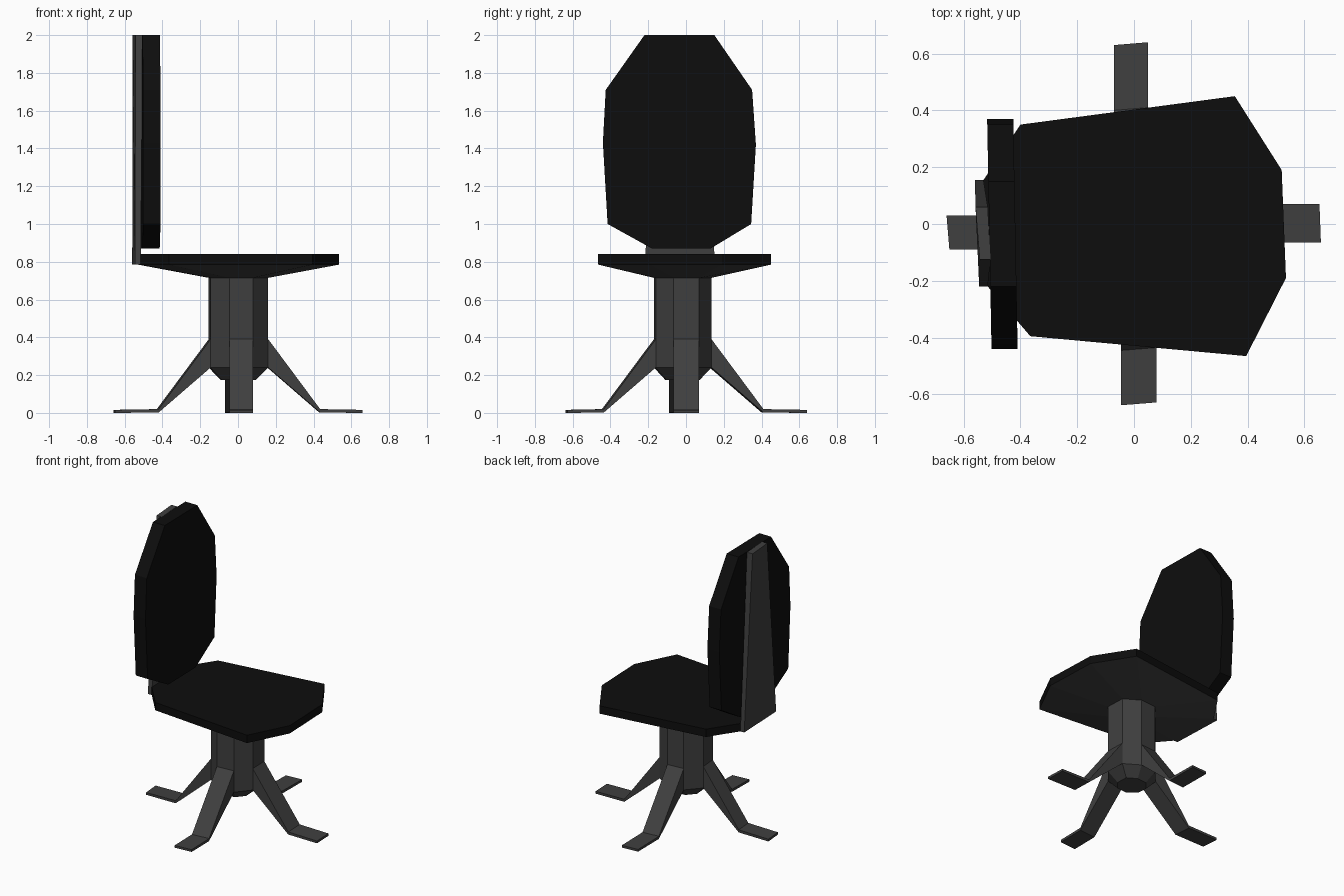
import bpy, bmesh
from mathutils import Vector

if "Cube" in bpy.data.objects:
    bpy.data.objects.remove(bpy.data.objects["Cube"])


def material(name, v):
    m = bpy.data.materials.new(name)
    m.diffuse_color = (v, v, v, 1)
    m.use_nodes = True
    m.node_tree.nodes["Principled BSDF"].inputs["Base Color"].default_value = m.diffuse_color
    return m


GREY = material("dark_grey", 0.05)
BLACK = material("black", 0.004)


def loft(name, rings, mat):
    """Closed solid through rings with equal numbers of points."""
    bm = bmesh.new()
    vs = [[bm.verts.new(p) for p in r] for r in rings]
    n = len(rings[0])
    for a, b in zip(vs, vs[1:]):
        for i in range(n):
            j = (i + 1) % n
            bm.faces.new((a[i], a[j], b[j], b[i]))
    bm.faces.new(vs[0][::-1])
    bm.faces.new(vs[-1])
    bmesh.ops.recalc_face_normals(bm, faces=bm.faces)
    me = bpy.data.meshes.new(name)
    bm.to_mesh(me)
    bm.free()
    me.materials.append(mat)
    ob = bpy.data.objects.new(name, me)
    bpy.context.collection.objects.link(ob)
    return ob


def flat(outline, z, s=1.0):
    """Outline at height z, scaled about the column axis."""
    return [(x * s, (y + 0.02) * s - 0.02, z) for x, y in outline]


# Slightly turned octagons for the column and the seat
column = [(0.155, 0.07), (0.05, 0.135), (-0.07, 0.125), (-0.155, 0.03),
          (-0.145, -0.09), (-0.045, -0.17), (0.08, -0.16), (0.16, -0.065)]
seat = [(0.52, 0.19), (0.355, 0.45), (-0.40, 0.35), (-0.53, 0.155),
        (-0.515, -0.22), (-0.365, -0.395), (0.395, -0.465), (0.535, -0.19)]

# Column with tapered foot, flaring into the seat pan
loft("column_and_seat_pan", [flat(column, 0.175, 0.6), flat(column, 0.24),
                             flat(column, 0.715), flat(seat, 0.785)], GREY)
loft("seat_cushion", [flat(seat, 0.785), flat(seat, 0.84)], BLACK)

# Four legs pulled out of the column faces, each ending in a flat foot
for name, i, d, end in (("back_leg", 1, (0, 1), 0.505), ("left_leg", 3, (-1, 0), 0.505),
                        ("front_leg", 5, (0, -1), 0.468), ("right_leg", 7, (1, 0), 0.498)):
    a, b = Vector(column[i]), Vector(column[(i + 1) % 8])
    rings = []
    for dist, low, high in ((0, 0.24, 0.39), (0.275, 0.002, 0.02), (end, 0.0, 0.016)):
        p, q = a + Vector(d) * dist, b + Vector(d) * dist
        rings.append([(*p, low), (*q, low), (*q, high), (*p, high)])
    loft(name, rings, GREY)

# Tapered back post rising from the rear edge of the seat
loft("back_post", [
    [(-0.53, 0.155, 0.785), (-0.515, -0.22, 0.785), (-0.545, -0.22, 0.785), (-0.56, 0.155, 0.785)],
    [(-0.515, 0.06, 2.0), (-0.505, -0.125, 2.0), (-0.543, -0.125, 2.0), (-0.558, 0.06, 2.0)],
], GREY)

# Back cushion, a ten-sided slab
back = [(-0.22, 2.0), (0.15, 2.0), (0.35, 1.71), (0.37, 1.42), (0.345, 1.0),
        (0.13, 0.87), (-0.18, 0.87), (-0.415, 1.0), (-0.44, 1.43), (-0.425, 1.71)]
loft("back_cushion", [[(x - 0.019 * y, y, z) for y, z in back]
                      for x in (-0.51, -0.418)], BLACK)
